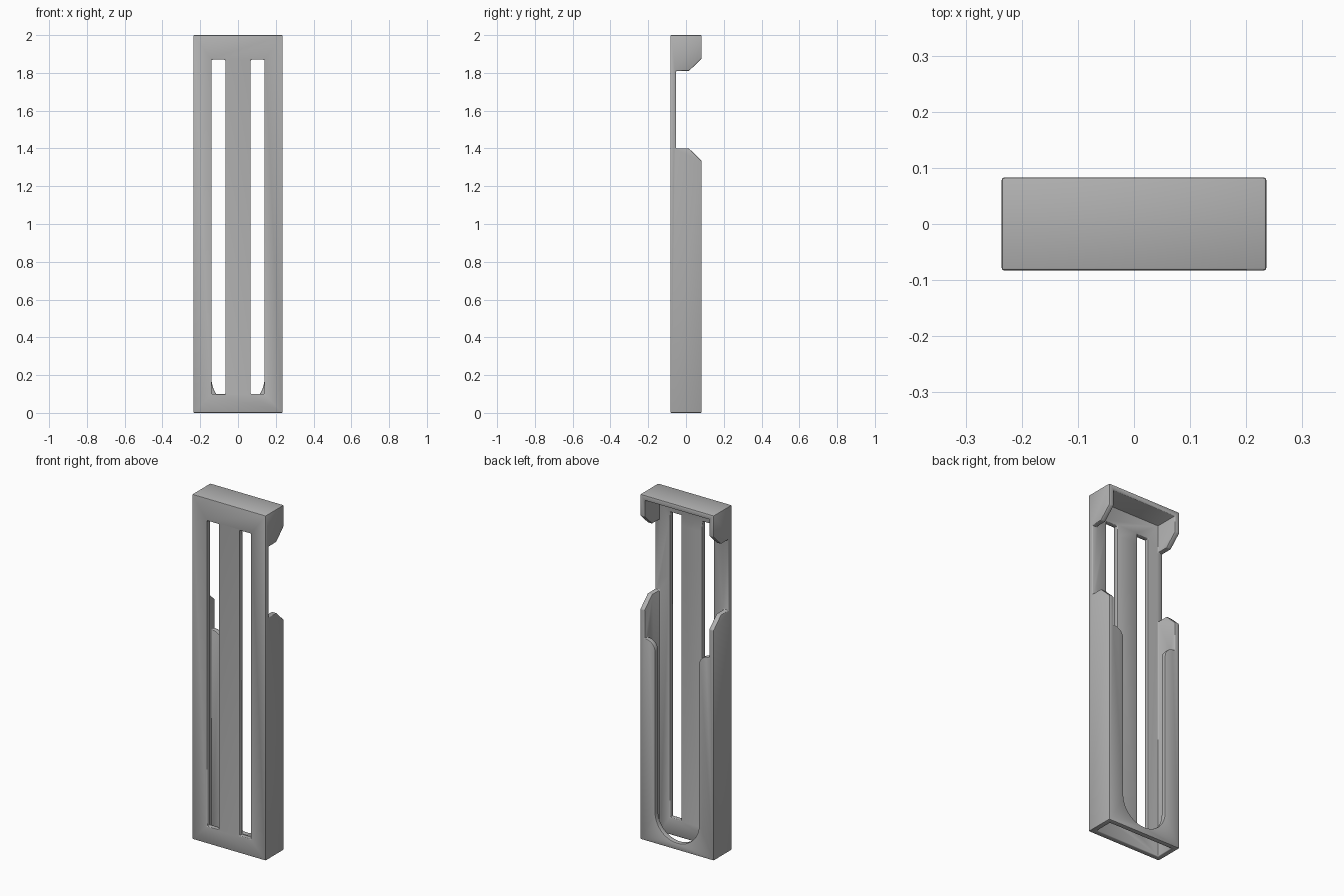
import bpy, bmesh, math
from mathutils import Vector

if "Cube" in bpy.data.objects:
    bpy.data.objects.remove(bpy.data.objects["Cube"], do_unlink=True)

W, D, H = 0.236, 0.083, 2.0      # half width, half depth, height
T = 0.03                         # wall thickness
IN = W - T                       # inner half width

grey = bpy.data.materials.new("grey plastic")
grey.use_nodes = True
colour = (0.445, 0.445, 0.445, 1)
grey.diffuse_color = colour
grey.node_tree.nodes["Principled BSDF"].inputs["Base Color"].default_value = colour


def prism(name, points, push):
    """Extrude a closed loop of 3D points along a vector."""
    bm = bmesh.new()
    face = bm.faces.new([bm.verts.new(p) for p in points])
    ext = bmesh.ops.extrude_face_region(bm, geom=[face])
    verts = [v for v in ext["geom"] if isinstance(v, bmesh.types.BMVert)]
    bmesh.ops.translate(bm, verts=verts, vec=Vector(push))
    bmesh.ops.recalc_face_normals(bm, faces=bm.faces)
    mesh = bpy.data.meshes.new(name)
    bm.to_mesh(mesh)
    bm.free()
    obj = bpy.data.objects.new(name, mesh)
    bpy.context.collection.objects.link(obj)
    return obj


def box(name, x0, x1, y0, y1, z0, z1):
    loop = [(x0, y0, z0), (x1, y0, z0), (x1, y1, z0), (x0, y1, z0)]
    return prism(name, loop, (0, 0, z1 - z0))


def arc(cx, cz, r, start, end, n):
    angles = [math.radians(start + (end - start) * i / n) for i in range(n + 1)]
    return [(cx + r * math.cos(a), cz + r * math.sin(a)) for a in angles]


holder = box("holder_shell", -W, W, -D, D, 0, H)
holder.data.materials.append(grey)

# Hollow inside, open at the bottom
cutters = [box("cavity_cutter", -IN, IN, -D + T, D - T, -0.1, H - T)]

# Two long slots in the front plate
for side in (-1, 1):
    x0, x1 = sorted((side * 0.067, side * 0.14))
    cutters.append(box("slot_cutter", x0, x1, -0.2, 0, 0.1, 1.87))

# U-shaped back opening with rounded shoulders, widening above
U, F, TOP = 0.14, 0.06, 1.17
right = arc(0, 0.18, U, -90, 0, 12) + arc(U + F, TOP - F, F, 180, 90, 7)
right += [(IN, TOP), (IN, H - T)]
left = [(-x, z) for x, z in reversed(right[1:])]
cutters.append(prism("back_cutter", [(x, 0.0, z) for x, z in right + left], (0, 0.2, 0)))

# Side notches that leave only the front plate
notch = [(-D + T, 1.40), (0.015, 1.40), (0.1, 1.319),
         (0.1, 1.891), (0.015, 1.81), (-D + T, 1.81)]
cutters.append(prism("side_notch_cutter", [(-0.3, y, z) for y, z in notch], (0.6, 0, 0)))

bpy.context.view_layer.objects.active = holder
for cutter in cutters:
    mod = holder.modifiers.new("cut", 'BOOLEAN')
    mod.operation, mod.solver, mod.object = 'DIFFERENCE', 'EXACT', cutter
    bpy.ops.object.modifier_apply(modifier=mod.name)
    bpy.data.objects.remove(cutter, do_unlink=True)

# Tidy the cut mesh, then soften the edges
bm = bmesh.new()
bm.from_mesh(holder.data)
bmesh.ops.remove_doubles(bm, verts=bm.verts, dist=0.0005)
bmesh.ops.dissolve_limit(bm, angle_limit=0.01, verts=bm.verts, edges=bm.edges)
bm.to_mesh(holder.data)
bm.free()

bevel = holder.modifiers.new("soft_edges", 'BEVEL')
bevel.width, bevel.segments = 0.005, 2
bevel.limit_method, bevel.angle_limit = 'ANGLE', math.radians(40)
bevel.use_clamp_overlap = False
bpy.ops.object.modifier_apply(modifier=bevel.name)

bpy.ops.object.select_all(action='DESELECT')
holder.select_set(True)
bpy.ops.object.shade_smooth_by_angle(angle=math.radians(35))
